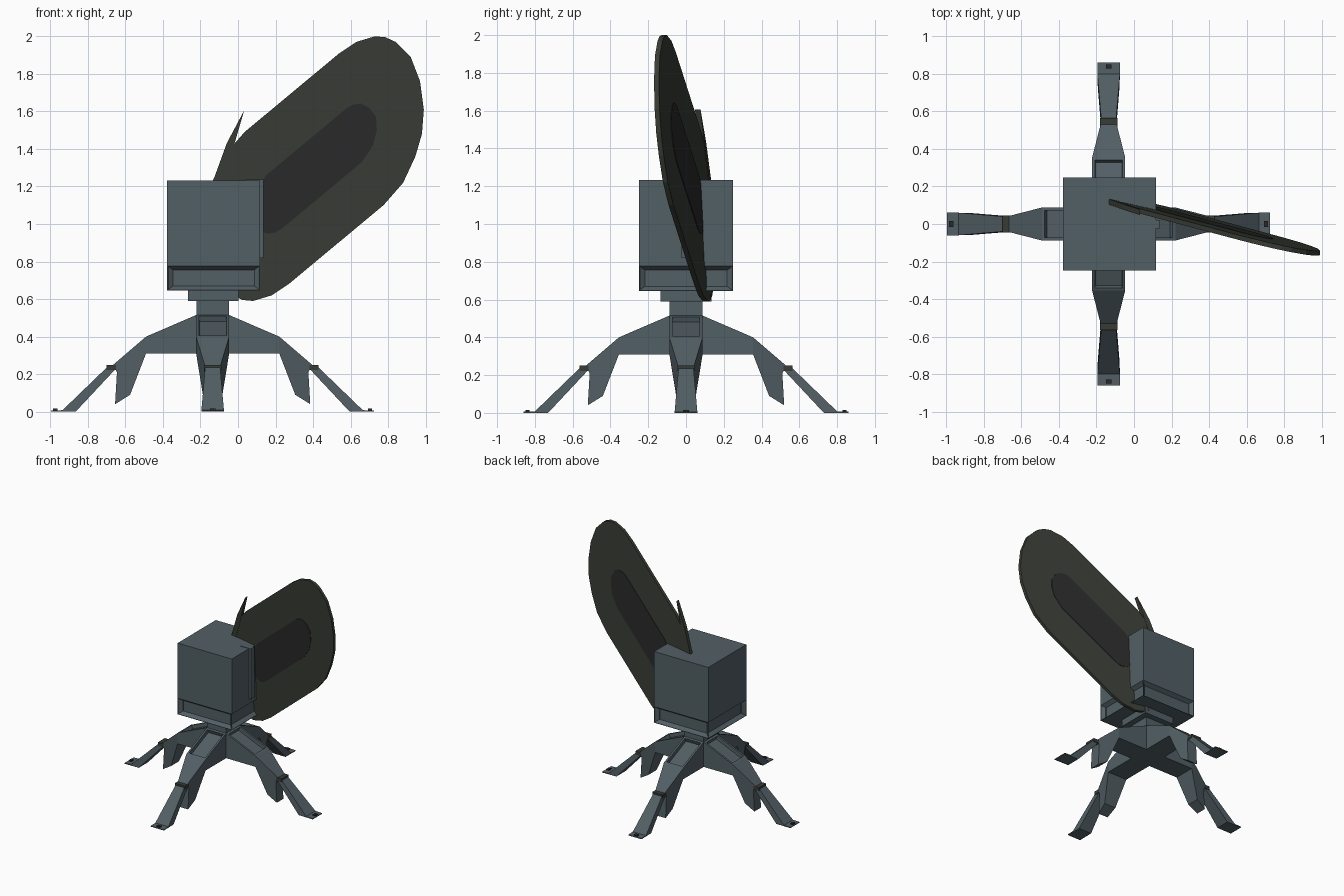
import bpy, bmesh
from math import pi
from mathutils import Matrix, Vector

if "Cube" in bpy.data.objects:
    bpy.data.objects.remove(bpy.data.objects["Cube"])

CX = -0.13  # mast axis


def mat(name, c):
    m = bpy.data.materials.new(name)
    m.diffuse_color = (*c, 1)
    m.use_nodes = True
    m.node_tree.nodes["Principled BSDF"].inputs["Base Color"].default_value = m.diffuse_color
    return m


STEEL = mat("blue_grey_steel", (0.085, 0.115, 0.13))
OLIVE = mat("dark_olive", (0.04, 0.046, 0.035))
BLACK = mat("near_black", (0.024, 0.023, 0.024))


def finish(bm, name, m, matrix=None):
    bmesh.ops.recalc_face_normals(bm, faces=bm.faces[:])
    if matrix:
        bm.transform(matrix)
    me = bpy.data.meshes.new(name)
    bm.to_mesh(me)
    bm.free()
    me.materials.append(m)
    ob = bpy.data.objects.new(name, me)
    bpy.context.collection.objects.link(ob)
    return ob


def skin(bm, side_a, side_b):
    """Closed solid between two matching outlines."""
    a = [bm.verts.new(p) for p in side_a]
    b = [bm.verts.new(p) for p in side_b]
    bm.faces.new(a)
    bm.faces.new(b[::-1])
    n = len(a)
    for i in range(n):
        j = (i + 1) % n
        bm.faces.new((a[i], b[i], b[j], a[j]))
    bmesh.ops.recalc_face_normals(bm, faces=bm.faces[:])


def profile_solid(pts):
    """Side profile of (reach, z, half width)."""
    bm = bmesh.new()
    skin(bm, [(r, -w, z) for r, z, w in pts], [(r, w, z) for r, z, w in pts])
    return bm


def box(lo, hi):
    bm = bmesh.new()
    lo, hi = Vector(lo), Vector(hi)
    bmesh.ops.create_cube(bm, size=1)
    bm.transform(Matrix.Translation((lo + hi) / 2) @ Matrix.Diagonal((*(hi - lo), 1)))
    return bm


def pocket(bm, test, rim, slope, depth):
    """Sink a framed recess into the faces that pass the test."""
    faces = [f for f in bm.faces if test(f.normal)]
    bmesh.ops.inset_individual(bm, faces=faces, thickness=rim)
    bmesh.ops.inset_individual(bm, faces=faces, thickness=slope, depth=-depth)


# four legs around the mast
for i, side in enumerate(("right", "back", "left", "front")):
    place = Matrix.Translation((CX - 0.005, 0, 0)) @ Matrix.Rotation(i * pi / 2, 4, 'Z')

    # hub arm with sunken tray in its sloping top
    bm = profile_solid([(r, z, 0.088) for r, z in
                        ((0, 0.31), (0.355, 0.31), (0.355, 0.40), (0.088, 0.515), (0, 0.515))])
    pocket(bm, lambda n: 0.5 < n.z < 0.98, 0.022, 0.002, 0.03)
    finish(bm, side + "_hub_arm", STEEL, place)

    # thigh with downward spur
    finish(profile_solid([(0.355, 0.40, 0.088), (0.355, 0.31, 0.088), (0.44, 0.09, 0.052),
                          (0.52, 0.04, 0.043), (0.51, 0.21, 0.043), (0.53, 0.25, 0.043)]),
           side + "_thigh", STEEL, place)

    # shin ending in a flat toe
    finish(profile_solid([(0.51, 0.235, 0.04), (0.565, 0.235, 0.04), (0.80, 0.008, 0.06),
                          (0.86, 0.006, 0.06), (0.86, 0, 0.06), (0.73, 0, 0.058)]),
           side + "_shin", STEEL, place)

    # knee clamp and toe bolt
    finish(box((0.515, -0.046, 0.222), (0.565, 0.046, 0.25)), side + "_knee_clamp", OLIVE, place)
    finish(box((0.828, -0.015, 0.002), (0.85, 0.015, 0.016)), side + "_toe_bolt", BLACK, place)

# mast column and turntable
finish(box((CX - 0.092, -0.088, 0.45), (CX + 0.083, 0.088, 0.60)), "mast", STEEL)
finish(box((CX - 0.137, -0.135, 0.59), (CX + 0.132, 0.135, 0.66)), "turntable", STEEL)

# equipment housing: plain upper box, lower skirt with recessed sides
finish(box((CX - 0.247, -0.248, 0.78), (CX + 0.247, 0.248, 1.233)), "housing", STEEL)
bm = box((CX - 0.247, -0.248, 0.645), (CX + 0.247, 0.248, 0.78))
bm.normal_update()
pocket(bm, lambda n: abs(n.z) < 0.5, 0.004, 0.03, 0.03)
finish(bm, "housing_skirt", STEEL)

# bracket where the dish enters the housing
finish(box((0.04, -0.025, 0.82), (0.135, 0.02, 1.236)), "dish_bracket", STEEL)


# tilted dish plane
def slab(outline, t):
    bm = bmesh.new()
    y = lambda x, z: 0.15 - 0.225 * x - 0.05 * z
    skin(bm, [(x, y(x, z) - t, z) for x, z in outline],
         [(x, y(x, z) + t, z) for x, z in outline])
    return bm


def mirrored(half):
    """Complete an outline by point symmetry about the dish centre."""
    return half + [(0.81 - x, 2.59 - z) for x, z in half]


# dish panel
finish(slab(mirrored([(0.035, 1.49), (0.54, 1.91), (0.63, 1.97), (0.73, 2.0), (0.785, 1.995),
                      (0.84, 1.97), (0.92, 1.89), (0.97, 1.76), (0.99, 1.61), (0.98, 1.48),
                      (0.945, 1.36), (0.88, 1.22)]), 0.013), "dish", OLIVE)

# dark centre strip, visible on both faces
finish(slab(mirrored([(0.15, 1.26), (0.57, 1.61), (0.61, 1.635), (0.655, 1.642), (0.70, 1.62),
                      (0.735, 1.57), (0.74, 1.50), (0.72, 1.42)]), 0.016),
       "dish_centre_strip", BLACK)

# pointed fin beside the dish
finish(slab([(-0.14, 1.21), (-0.06, 1.43), (0.033, 1.605), (-0.03, 1.39), (-0.09, 1.21)], 0.015),
       "fin", OLIVE)
